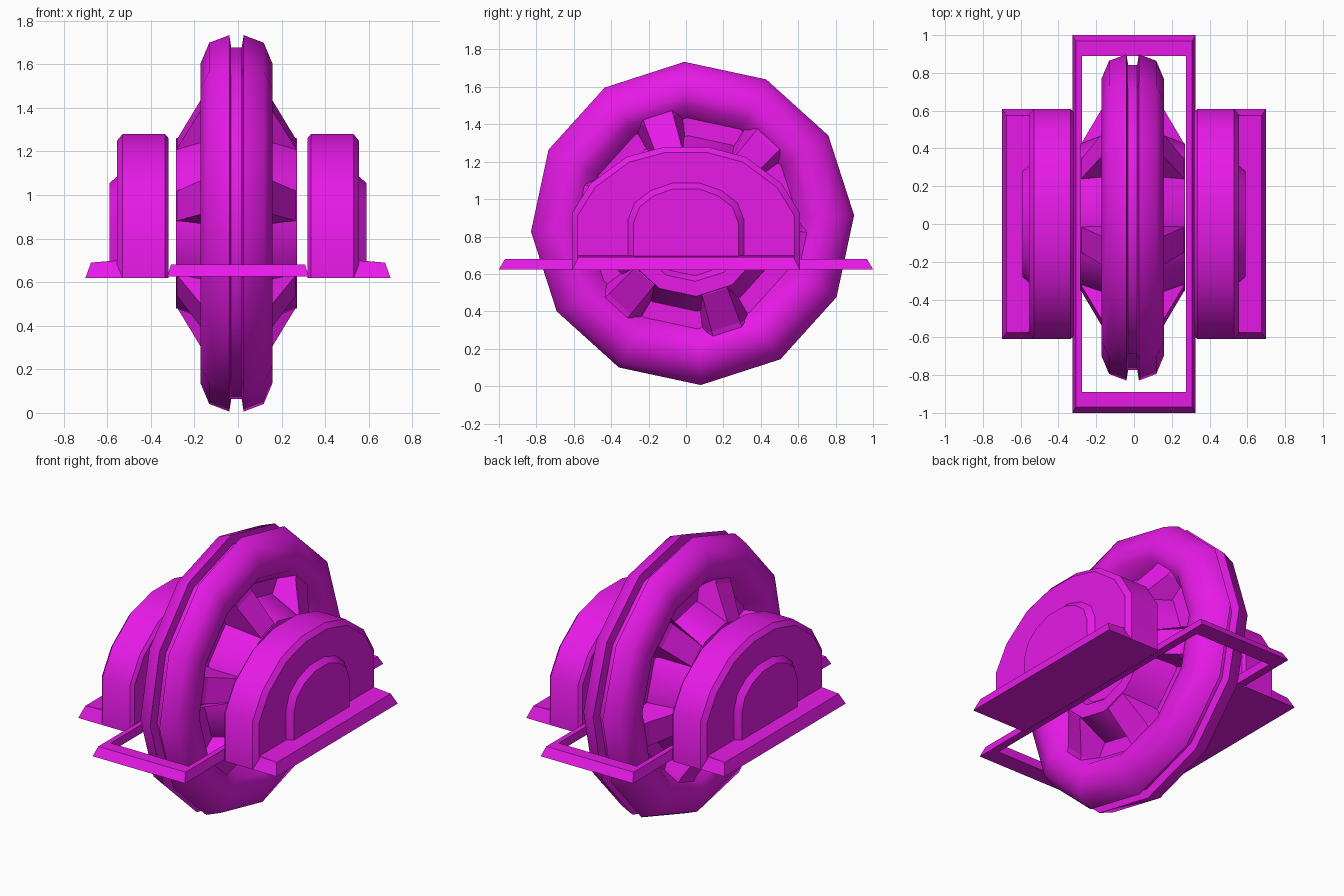
import bpy, bmesh
from math import sin, cos, radians

if "Cube" in bpy.data.objects:
    bpy.data.objects.remove(bpy.data.objects["Cube"])

mat = bpy.data.materials.new("magenta")
mat.diffuse_color = (0.8, 0.01, 0.8, 1)
mat.use_nodes = True
mat.node_tree.nodes["Principled BSDF"].inputs["Base Color"].default_value = mat.diffuse_color
WHEEL = (-0.007, 0.035, 0.87)   # wheel centre
TURN = 2.9                      # wheel rotation in degrees


def finish(name, bm, loc=(0, 0, 0), smooth=None, mirror=False):
    bmesh.ops.recalc_face_normals(bm, faces=bm.faces)
    me = bpy.data.meshes.new(name)
    bm.to_mesh(me)
    bm.free()
    ob = bpy.data.objects.new(name, me)
    bpy.context.collection.objects.link(ob)
    ob.location = loc
    me.materials.append(mat)
    if smooth:
        bpy.ops.object.select_all(action='DESELECT')
        bpy.context.view_layer.objects.active = ob
        ob.select_set(True)
        bpy.ops.object.shade_smooth_by_angle(angle=radians(smooth))
    if mirror:
        ob.modifiers.new("mirror", 'MIRROR').use_mirror_merge = False
    return ob


def loft(bm, loops, closed=False):
    """Skin equal-length loops; cap the ends, or join last to first."""
    rings = [[bm.verts.new(p) for p in lp] for lp in loops]
    pairs = list(zip(rings, rings[1:]))
    if closed:
        pairs.append((rings[-1], rings[0]))
    else:
        bm.faces.new(rings[0])
        bm.faces.new(rings[-1])
    n = len(rings[0])
    for a, b in pairs:
        for i in range(n):
            j = (i + 1) % n
            bm.faces.new((a[i], a[j], b[j], b[i]))


def rect(x0, x1, y, z):
    return [(x0, -y, z), (x1, -y, z), (x1, y, z), (x0, y, z)]


def polar(x, r, deg, t=0.0):
    a = radians(deg)
    return (x, r * cos(a) - t * sin(a), r * sin(a) + t * cos(a))


# Wheel: grooved rim, recessed web and dished hub, revolved with 12 sides
half = [(0.235, 0.05), (0.24, 0.28), (0.278, 0.31), (0.278, 0.39), (0.07, 0.47),
        (0.07, 0.565), (0.15, 0.63), (0.165, 0.68), (0.165, 0.735), (0.125, 0.83),
        (0.033, 0.865), (0.024, 0.808)]
profile = half + [(-x, r) for x, r in reversed(half)]
bm = bmesh.new()
loft(bm, [[polar(x, r, TURN + 30 * i) for i in range(12)] for x, r in profile])
finish("wheel", bm, WHEEL, smooth=50)

# Spokes: six tapering ribs on each side of the web
bm = bmesh.new()
for k in range(6):
    a = 45 + TURN + 60 * k
    loops = []
    for r, top, w_top, w_base in ((0.36, 0.272, 0.07, 0.10), (0.385, 0.272, 0.07, 0.10),
                                  (0.58, 0.158, 0.08, 0.14), (0.62, 0.145, 0.08, 0.15)):
        loops.append([polar(0.05, r, a, -w_base), polar(top, r, a, -w_top),
                      polar(top, r, a, w_top), polar(0.05, r, a, w_base)])
    loft(bm, loops)
finish("spokes", bm, WHEEL, mirror=True)


def arch(x, pts, inset=0.0, base=0.62):
    """D-shaped loop in the plane x, shrunk towards its base by inset."""
    w, h = pts[0][0], pts[-1][1] - base
    right = [(w, base)] + pts
    right = [(y * (1 - inset / w), base + (z - base) * (1 - inset / h)) for y, z in right]
    return [(x, y, z) for y, z in right + [(-y, z) for y, z in reversed(right)]]


# Side housings: arched blocks with chamfered rims
big = [(0.61, 0.925), (0.51, 1.085), (0.32, 1.225), (0.115, 1.28)]
bm = bmesh.new()
loft(bm, [arch(0.318, big, 0.02), arch(0.335, big), arch(0.53, big), arch(0.555, big, 0.03)])
finish("side_housings", bm, smooth=35, mirror=True)

# Raised bosses on the outer housing faces
small = [(0.31, 0.89), (0.275, 0.98), (0.19, 1.045), (0.075, 1.085)]
bm = bmesh.new()
loft(bm, [arch(0.54, small, 0, 0.66), arch(0.555, small, 0, 0.66), arch(0.59, small, 0.03, 0.66)])
finish("housing_bosses", bm, smooth=30, mirror=True)

# Mounting feet with sloped edges
bm = bmesh.new()
loft(bm, [rect(0.40, 0.70, 0.61, 0.62), rect(0.40, 0.675, 0.575, 0.69),
          rect(0.40, 0.55, 0.575, 0.70)])
finish("mounting_feet", bm, mirror=True)

# Rectangular frame around the wheel, outer edge sloped
bm = bmesh.new()
loft(bm, [rect(-0.325, 0.325, 1.0, 0.625), rect(-0.308, 0.308, 0.968, 0.68),
          rect(-0.275, 0.275, 0.89, 0.68), rect(-0.275, 0.275, 0.89, 0.625)], closed=True)
finish("frame", bm)
